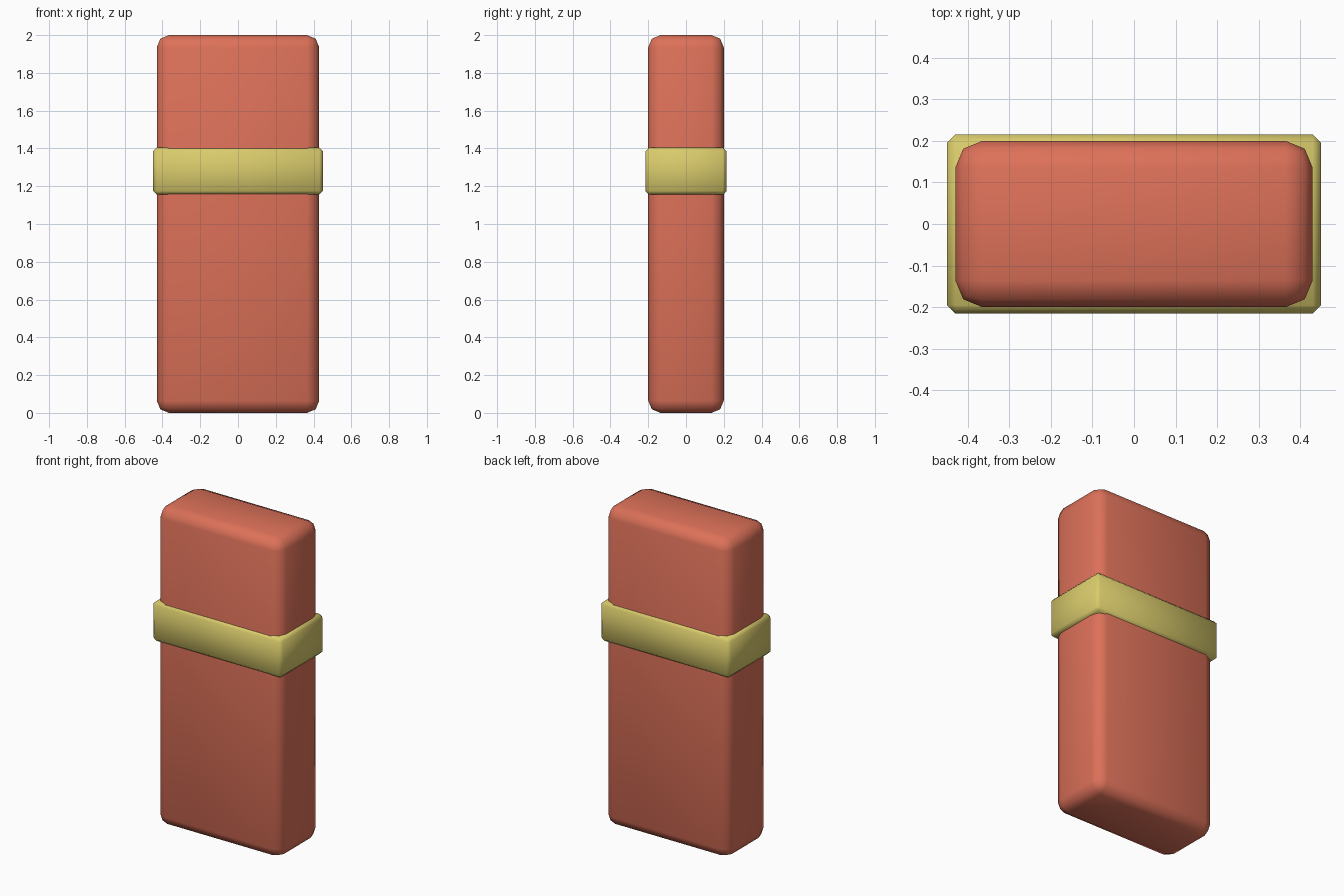
import bpy
import bmesh

if "Cube" in bpy.data.objects:
    bpy.data.objects.remove(bpy.data.objects["Cube"])


def material(name, rgb):
    m = bpy.data.materials.new(name)
    m.diffuse_color = (*rgb, 1.0)
    m.use_nodes = True
    m.node_tree.nodes["Principled BSDF"].inputs["Base Color"].default_value = m.diffuse_color
    return m


def rounded_box(name, size, z_mid, bevel, segments, mat):
    bm = bmesh.new()
    bmesh.ops.create_cube(bm, size=1.0)
    bmesh.ops.scale(bm, vec=size, verts=bm.verts)
    bmesh.ops.bevel(bm, geom=bm.edges[:], offset=bevel, segments=segments,
                    profile=0.5, affect='EDGES')
    for f in bm.faces:
        f.smooth = True
    mesh = bpy.data.meshes.new(name)
    bm.to_mesh(mesh)
    bm.free()
    mesh.materials.append(mat)
    ob = bpy.data.objects.new(name, mesh)
    ob.location.z = z_mid
    bpy.context.collection.objects.link(ob)
    return ob


red = material("coral_red", (0.72, 0.165, 0.10))
yellow = material("soft_yellow", (0.70, 0.60, 0.15))

# Main upright block
rounded_box("body", (0.86, 0.40, 2.0), 1.0, 0.065, 2, red)
# Band wrapped around the block
rounded_box("band", (0.90, 0.43, 0.25), 1.28, 0.02, 1, yellow)
